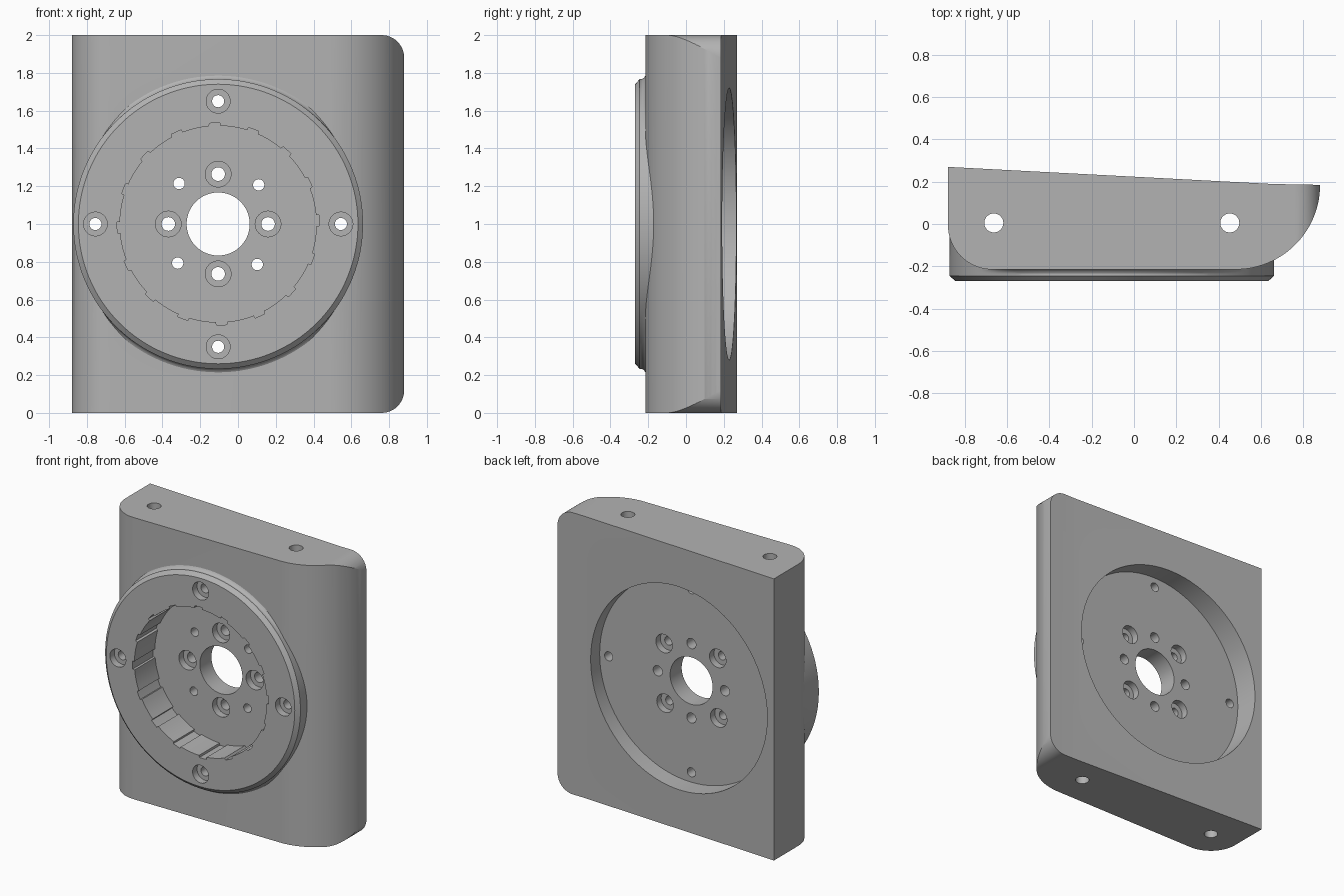
import bpy, bmesh
from math import sin, cos, pi, radians, degrees
from mathutils import Matrix

cube = bpy.data.objects.get("Cube")
if cube:
    bpy.data.objects.remove(cube, do_unlink=True)

grey = bpy.data.materials.new("machined_grey")
grey.use_nodes = True
grey.diffuse_color = (0.45, 0.45, 0.45, 1)
grey.node_tree.nodes["Principled BSDF"].inputs["Base Color"].default_value = (0.45, 0.45, 0.45, 1)

CX, CZ = -0.105, 1.0            # axis of the round boss
FRONT, POCKET, RECESS = -0.27, -0.04, 0.09


def finish(name, bm):
    bmesh.ops.remove_doubles(bm, verts=bm.verts, dist=1e-5)
    bmesh.ops.recalc_face_normals(bm, faces=bm.faces)
    mesh = bpy.data.meshes.new(name)
    bm.to_mesh(mesh)
    bm.free()
    mesh.materials.append(grey)
    obj = bpy.data.objects.new(name, mesh)
    bpy.context.collection.objects.link(obj)
    return obj


def prism(name, outline, low, high, along_y=False):
    """Extrude a 2D outline along z, or along y when the outline is in xz."""
    bm = bmesh.new()
    place = (lambda a, b, h: (a, h, b)) if along_y else (lambda a, b, h: (a, b, h))
    base = bm.faces.new([bm.verts.new(place(a, b, low)) for a, b in outline])
    new = bmesh.ops.extrude_face_region(bm, geom=[base])["geom"]
    bmesh.ops.translate(bm, vec=place(0, 0, high - low),
                        verts=[g for g in new if isinstance(g, bmesh.types.BMVert)])
    return finish(name, bm)


def lathe(name, profile, x, z, segments=32, flare=None):
    """Revolve (radius, y) points about a y-parallel axis; flare widens by angle."""
    bm = bmesh.new()
    rings = []
    for i, (r, y) in enumerate(profile):
        ring = []
        for k in range(segments):
            t = 2 * pi * k / segments
            rr = r + (flare(i, t) if flare else 0)
            ring.append(bm.verts.new((x + rr * cos(t), y, z + rr * sin(t))))
        rings.append(ring)
    for a, b in zip(rings, rings[1:]):
        for k in range(segments):
            n = (k + 1) % segments
            bm.faces.new((a[k], a[n], b[n], b[k]))
    bm.faces.new(rings[0])
    bm.faces.new(rings[-1])
    return finish(name, bm)


def arc(cx, cy, r, start, end, steps):
    return [(cx + r * cos(radians(start + (end - start) * i / steps)),
             cy + r * sin(radians(start + (end - start) * i / steps))) for i in range(steps + 1)]


def combine(target, tool, operation):
    mod = target.modifiers.new(operation.lower(), 'BOOLEAN')
    mod.operation, mod.solver, mod.object = operation, 'EXACT', tool
    bpy.context.view_layer.objects.active = target
    bpy.ops.object.modifier_apply(modifier=mod.name)
    bpy.data.objects.remove(tool, do_unlink=True)


# Housing body: rounded front corners, slightly tapering back
plan = ([(-0.88, 0.27)] + arc(-0.67, -0.005, 0.21, 180, 270, 16)
        + arc(0.48, 0.185, 0.4, 270, 360, 28) + [(0.66, 0.189)])
body = prism("housing", plan, -0.1, 2.1)

# Trim to height with rounded corners on the left side
face = [(-1, 0)] + arc(0.76, 0.12, 0.12, 270, 360, 12) + arc(0.76, 1.88, 0.12, 0, 90, 12) + [(-1, 2)]
combine(body, prism("corner_trim", face, -0.5, 0.5, True), 'INTERSECT')


# Round boss with chamfered rim and a small blend into the flat front
def blend(i, t):
    width = (0, 0, 0, 0.004, 0.01, 0.02, 0.02)[min(i, 6)] if i < 7 else 0
    return width * max(0, min(1, (0.8 - abs(cos(t))) / 0.2))


boss = [(0.74, FRONT), (0.767, -0.245), (0.767, -0.235), (0.767, -0.227), (0.767, -0.22),
        (0.767, -0.214), (0.767, -0.2), (0.767, -0.19), (0.767, 0.0)]
combine(body, lathe("boss", boss, CX, CZ, 128, blend), 'UNION')

# Front pocket with evenly spaced grooves in its wall
pocket = []
for n in range(16):
    mid = 2 + n * 22.5
    pocket += arc(CX, CZ, 0.535, mid - 3, mid + 3, 2)
    pocket += arc(CX, CZ, 0.52, mid + 3.3, mid + 19.2, 5)
combine(body, prism("pocket_cut", pocket, -0.4, POCKET, True), 'DIFFERENCE')

# Back recess and central bore
combine(body, lathe("recess_cut", [(0.72, RECESS), (0.72, 0.5)], CX, CZ, 128), 'DIFFERENCE')
combine(body, lathe("bore_cut", [(0.167, -0.5), (0.167, 0.5)], CX, CZ, 64), 'DIFFERENCE')


# Bolt circles: counterbored rim, pocket and back holes
def bolt_circle(radius, start, profile):
    for n in range(4):
        t = radians(start + 90 * n)
        combine(body, lathe("bolt_cut", profile, CX + radius * cos(t), CZ + radius * sin(t)), 'DIFFERENCE')


def counterbore(wide, narrow, mouth, depth):
    step = mouth + depth
    far = 0.2 if depth > 0 else -0.2
    return [(wide, mouth - far), (wide, step), (narrow, step), (narrow, mouth + 2.5 * far)]


bolt_circle(0.65, 0, counterbore(0.063, 0.032, FRONT, 0.05))
bolt_circle(0.264, 0, counterbore(0.068, 0.036, POCKET, 0.05))
bolt_circle(0.298, 44, counterbore(0.065, 0.03, RECESS, -0.05))

# Two vertical mounting holes
for x in (-0.663, 0.453):
    cut = prism("mount_cut", arc(x, 0.005, 0.045, 0, 350, 35), -0.3, 2.3)
    combine(body, cut, 'DIFFERENCE')

# Smooth curved walls, keep machined edges crisp
bpy.ops.object.select_all(action='DESELECT')
body.select_set(True)
bpy.context.view_layer.objects.active = body
bpy.ops.object.shade_smooth_by_angle(angle=radians(25))
